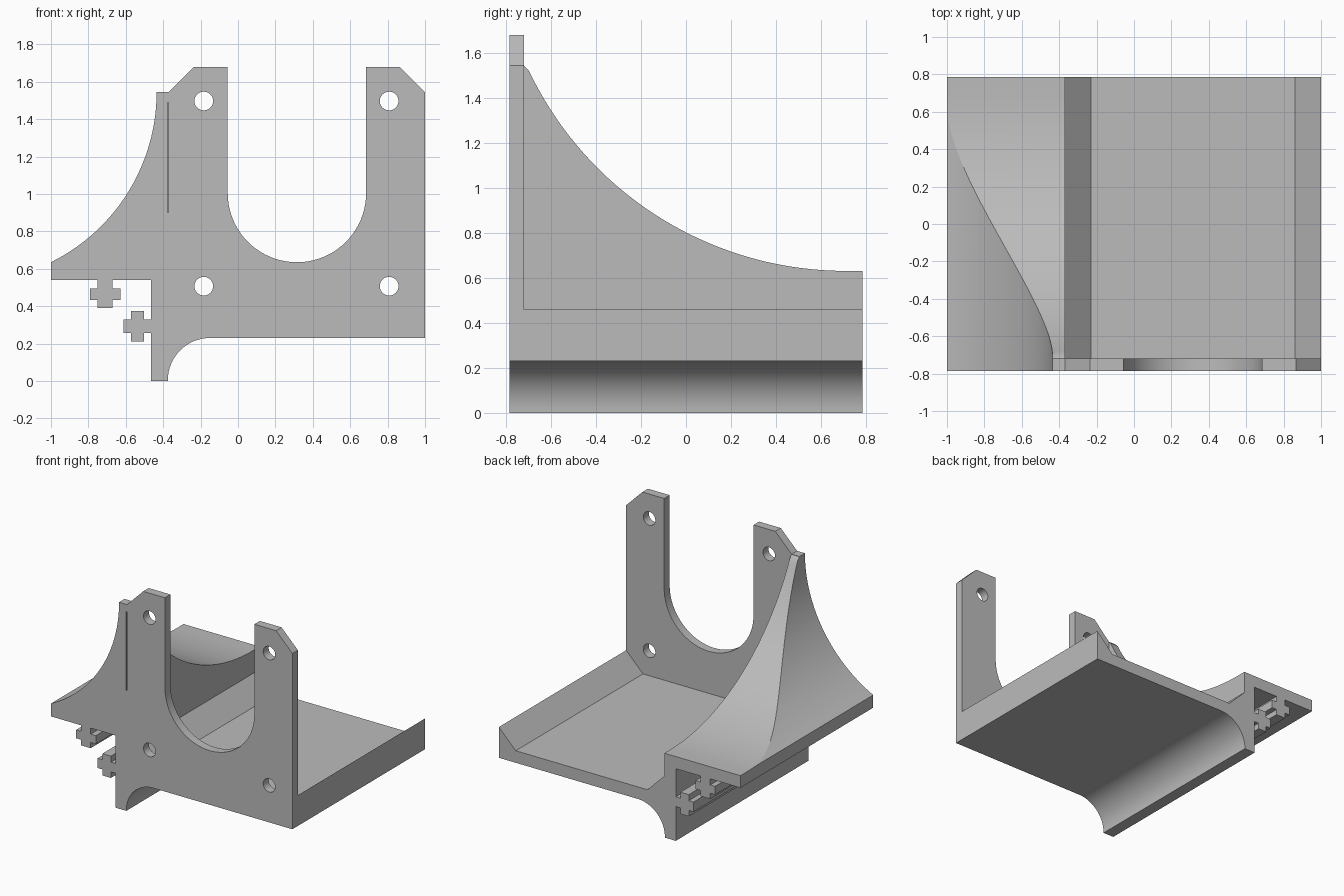
import bpy, bmesh
from math import sin, cos, radians
from mathutils import Vector

cube = bpy.data.objects.get("Cube")
if cube:
    bpy.data.objects.remove(cube, do_unlink=True)

FRONT, BACK, PLATE_BACK = -0.785, 0.785, -0.72
WALL_X = -0.37

grey = bpy.data.materials.new("plain grey")
grey.use_nodes = True
grey.diffuse_color = (0.5, 0.5, 0.5, 1)
grey.node_tree.nodes["Principled BSDF"].inputs["Base Color"].default_value = (0.5, 0.5, 0.5, 1)


def arc(cx, cz, r, start, end, steps=28):
    angles = [radians(start + (end - start) * i / steps) for i in range(steps + 1)]
    return [(cx + r * cos(a), cz + r * sin(a)) for a in angles]


def prism(name, profile, low, high, axis="y"):
    """Extrude a closed profile along y (points are x, z) or x (points are y, z)."""
    def place(p, d):
        return (p[0], d, p[1]) if axis == "y" else (d, p[0], p[1])
    bm = bmesh.new()
    face = bm.faces.new([bm.verts.new(place(p, low)) for p in profile])
    new = bmesh.ops.extrude_face_region(bm, geom=[face])["geom"]
    shift = Vector(place((0, 0), high - low))
    bmesh.ops.translate(bm, vec=shift, verts=[v for v in new if isinstance(v, bmesh.types.BMVert)])
    bmesh.ops.recalc_face_normals(bm, faces=bm.faces)
    mesh = bpy.data.meshes.new(name)
    bm.to_mesh(mesh)
    bm.free()
    mesh.materials.append(grey)
    obj = bpy.data.objects.new(name, mesh)
    bpy.context.collection.objects.link(obj)
    return obj


def cut(target, cutter):
    cutter.hide_render = True
    mod = target.modifiers.new("cut", "BOOLEAN")
    mod.operation, mod.solver, mod.object = "DIFFERENCE", "EXACT", cutter
    bpy.ops.object.select_all(action="DESELECT")
    bpy.context.view_layer.objects.active = target
    target.select_set(True)
    bpy.ops.object.modifier_apply(modifier=mod.name)
    bpy.data.objects.remove(cutter, do_unlink=True)


# Front silhouette, counter-clockwise from the foot
outline = [(-0.465, 0), (-0.375, 0)]
outline += arc(-0.15, 0.005, 0.225, 180, 90, 16)
outline += [(1, 0.23), (1, 1.545), (0.865, 1.68), (0.685, 1.68)]
outline += arc(0.315, 1.005, 0.37, 0, -180, 40)
outline += [(-0.055, 1.68), (-0.235, 1.68), (WALL_X, 1.545)]
outline += arc(-1.45, 1.545, 1.015, 0, -63.7)
outline += [(-1, 0.54)]
# Upper cross rail, hanging from the shelf
outline += [(-0.75, 0.54), (-0.75, 0.495), (-0.79, 0.495), (-0.79, 0.432), (-0.75, 0.432),
            (-0.75, 0.39), (-0.67, 0.39), (-0.67, 0.432), (-0.628, 0.432),
            (-0.628, 0.495), (-0.67, 0.495), (-0.67, 0.54)]
outline += [(-0.465, 0.54)]
# Lower cross rail, standing off the wall
outline += [(-0.465, 0.33), (-0.503, 0.33), (-0.503, 0.375), (-0.573, 0.375), (-0.573, 0.33),
            (-0.612, 0.33), (-0.612, 0.257), (-0.573, 0.257), (-0.573, 0.212),
            (-0.503, 0.212), (-0.503, 0.257), (-0.465, 0.257)]
bracket = prism("bracket_body", outline, FRONT, BACK)

# Tray pocket behind the plate, with sloped sides
pocket = [(WALL_X, 0.46), (-0.23, 0.32), (0.86, 0.32), (1.04, 0.5), (1.04, 2), (WALL_X, 2)]
cut(bracket, prism("pocket_cutter", pocket, PLATE_BACK, 1))

# Curved sweep down the gusset to the shelf
scoop = [(PLATE_BACK, 2)] + arc(0.71, 2.19, 1.559, 203.5, 270, 36)[1:] + [(1, 0.631), (1, 2)]
scoop.insert(1, (PLATE_BACK, 1.543))
cut(bracket, prism("scoop_cutter", scoop, -1.1, -0.3, "x"))

# Screw holes
for x in (-0.183, 0.808):
    for z in (0.507, 1.497):
        cut(bracket, prism("hole_cutter", arc(x, z, 0.05, 0, 360, 32)[:-1], -1, -0.6))

# Narrow slit in the plate
slit = [(-0.377, 0.9), (-0.371, 0.9), (-0.371, 1.49), (-0.377, 1.49)]
cut(bracket, prism("slit_cutter", slit, -1, -0.73))

bpy.ops.object.shade_smooth_by_angle(angle=radians(25))
